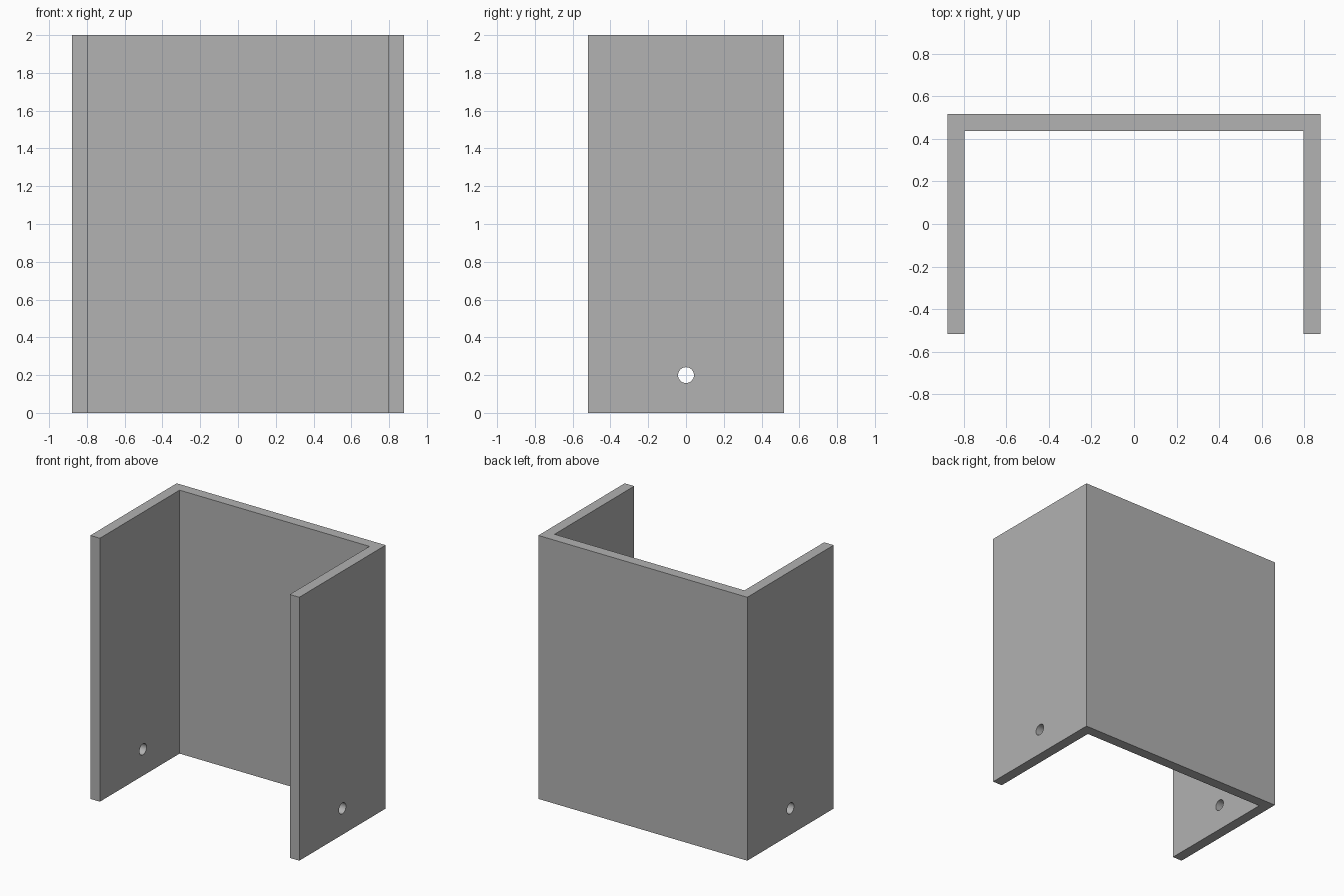
import bpy, bmesh, math

cube = bpy.data.objects.get("Cube")
if cube:
    bpy.data.objects.remove(cube, do_unlink=True)

WIDTH, DEPTH, HEIGHT, WALL = 1.755, 1.036, 2.0, 0.08
HOLE_RADIUS, HOLE_HEIGHT = 0.042, 0.2

grey = bpy.data.materials.new("light grey")
grey.use_nodes = True
colour = (0.445, 0.445, 0.445, 1)
grey.diffuse_color = colour
grey.node_tree.nodes["Principled BSDF"].inputs["Base Color"].default_value = colour

# U-shaped channel: open at the front, top and bottom
x, y = WIDTH / 2, DEPTH / 2
xi, yi = x - WALL, y - WALL
profile = [(-x, -y), (-xi, -y), (-xi, yi), (xi, yi),
           (xi, -y), (x, -y), (x, y), (-x, y)]
bm = bmesh.new()
base = bm.faces.new([bm.verts.new((px, py, 0)) for px, py in profile])
top = bmesh.ops.extrude_face_region(bm, geom=[base])["geom"]
bmesh.ops.translate(bm, vec=(0, 0, HEIGHT),
                    verts=[v for v in top if isinstance(v, bmesh.types.BMVert)])
bmesh.ops.recalc_face_normals(bm, faces=bm.faces)
mesh = bpy.data.meshes.new("channel_bracket")
bm.to_mesh(mesh)
bm.free()
mesh.materials.append(grey)
bracket = bpy.data.objects.new("channel_bracket", mesh)
bpy.context.collection.objects.link(bracket)

# Round hole through both side walls
bpy.ops.mesh.primitive_cylinder_add(vertices=32, radius=HOLE_RADIUS, depth=WIDTH + 0.2,
                                    location=(0, 0, HOLE_HEIGHT),
                                    rotation=(0, math.pi / 2, 0))
cutter = bpy.context.object
cutter.name = "hole_cutter"
cutter.hide_render = True
cutter.data.materials.append(grey)
cut = bracket.modifiers.new("side_holes", "BOOLEAN")
cut.operation = "DIFFERENCE"
cut.solver = "EXACT"
cut.object = cutter

# Apply the cut, drop the cutter and smooth the hole walls
bpy.ops.object.select_all(action="DESELECT")
bracket.select_set(True)
bpy.context.view_layer.objects.active = bracket
bpy.ops.object.modifier_apply(modifier=cut.name)
bpy.data.objects.remove(cutter, do_unlink=True)
bpy.ops.object.shade_smooth_by_angle(angle=math.radians(30))
